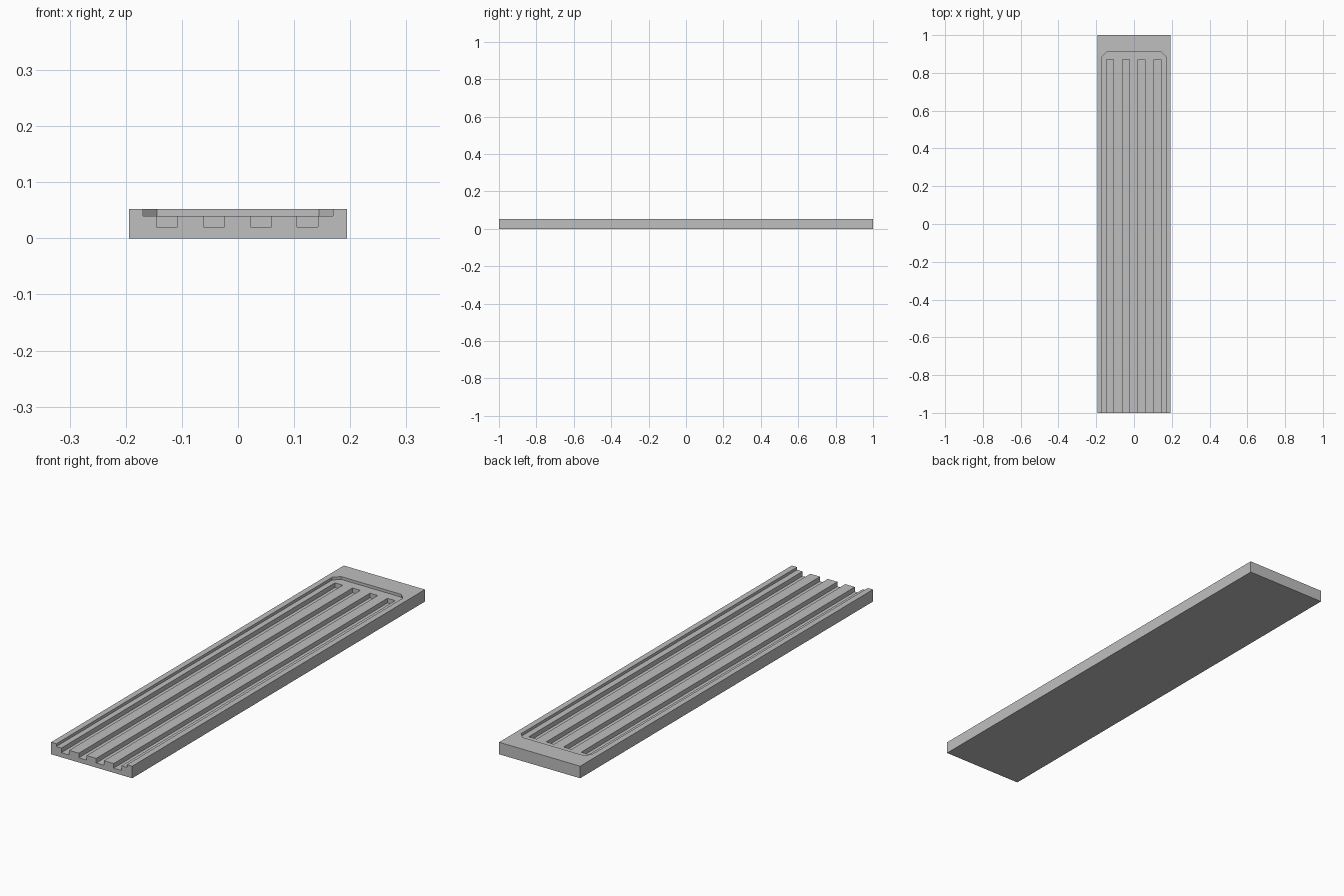
import bpy
import bmesh

if "Cube" in bpy.data.objects:
    bpy.data.objects.remove(bpy.data.objects["Cube"], do_unlink=True)

grey = bpy.data.materials.new("plain grey")
grey.use_nodes = True
grey.diffuse_color = (0.52, 0.52, 0.52, 1)
grey.node_tree.nodes["Principled BSDF"].inputs["Base Color"].default_value = grey.diffuse_color


def prism(name, outline, bottom, top):
    """Extrude a flat outline in x, y from bottom to top."""
    bm = bmesh.new()
    face = bm.faces.new([bm.verts.new((x, y, bottom)) for x, y in outline])
    side = bmesh.ops.extrude_face_region(bm, geom=[face])
    verts = [v for v in side["geom"] if isinstance(v, bmesh.types.BMVert)]
    bmesh.ops.translate(bm, verts=verts, vec=(0, 0, top - bottom))
    bmesh.ops.recalc_face_normals(bm, faces=bm.faces)
    mesh = bpy.data.meshes.new(name)
    bm.to_mesh(mesh)
    bm.free()
    mesh.materials.append(grey)
    obj = bpy.data.objects.new(name, mesh)
    bpy.context.collection.objects.link(obj)
    return obj


def rectangle(x0, x1, y0, y1):
    return [(x0, y0), (x1, y0), (x1, y1), (x0, y1)]


def cut(target, cutter):
    """Subtract the cutter, then discard it."""
    cutter.hide_render = True
    mod = target.modifiers.new(cutter.name, "BOOLEAN")
    mod.operation = "DIFFERENCE"
    mod.solver = "EXACT"
    mod.object = cutter
    bpy.context.view_layer.objects.active = target
    bpy.ops.object.modifier_apply(modifier=mod.name)
    bpy.data.objects.remove(cutter, do_unlink=True)


# Long flat slab
height, open_end, above = 0.052, -1.1, 0.1
slab = prism("grooved_slab", rectangle(-0.194, 0.194, -1, 1), 0, height)

# Shallow tray, open at the front, with chamfered back corners
w, end, chamfer = 0.169, 0.91, 0.025
tray = [(-w, open_end), (w, open_end), (w, end - chamfer), (w - chamfer, end),
        (chamfer - w, end), (-w, end - chamfer)]
cut(slab, prism("tray_cutter", tray, 0.04, above))

# Four deeper grooves running out through the front
for i in range(4):
    x = (i - 1.5) * 0.0835 - 0.001
    groove = rectangle(x - 0.0187, x + 0.0187, open_end, 0.87)
    cut(slab, prism("groove_cutter", groove, 0.02, above))
